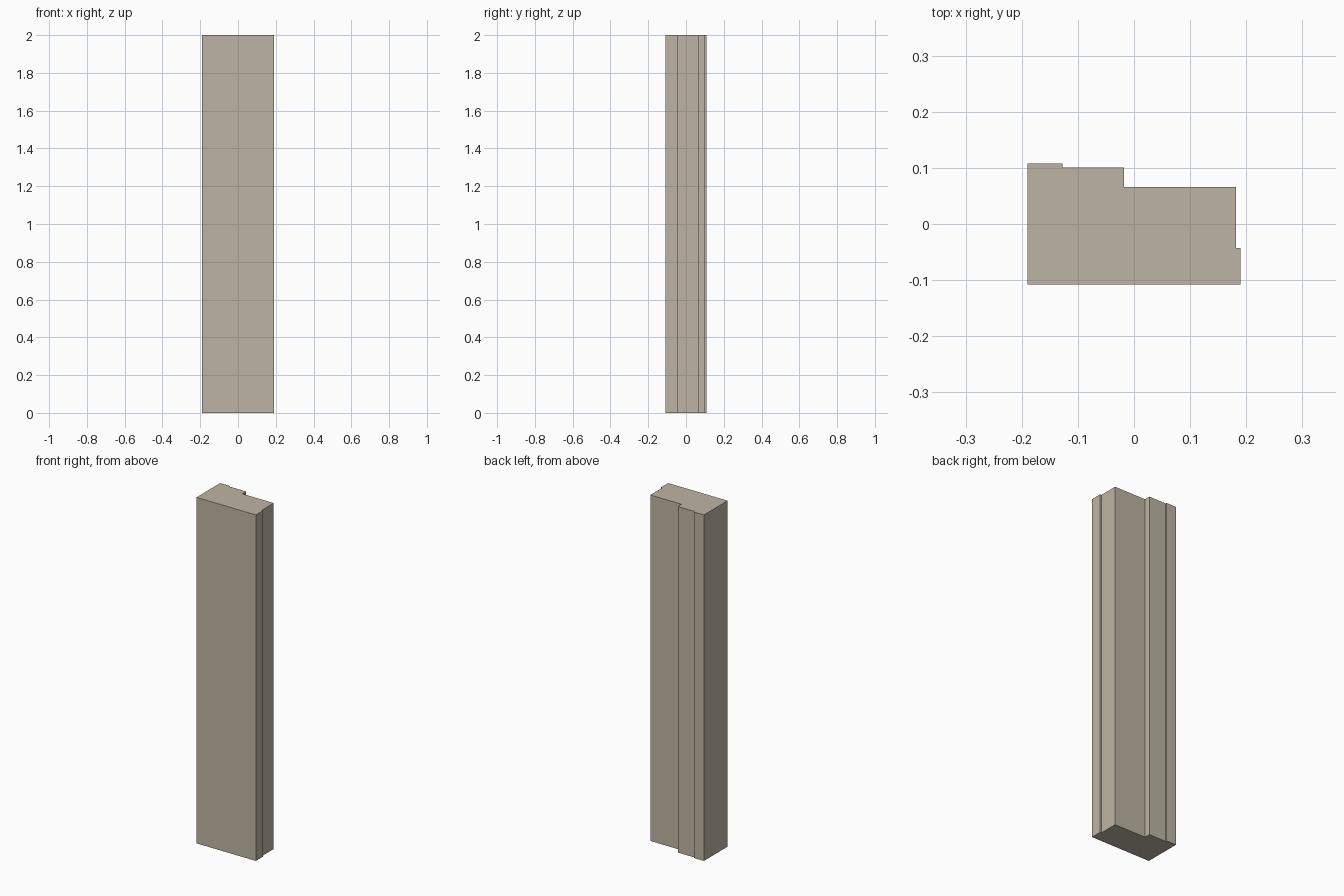
import bpy
import bmesh

if "Cube" in bpy.data.objects:
    bpy.data.objects.remove(bpy.data.objects["Cube"])

HEIGHT = 2.0

# Stepped cross-section of the post, counter-clockwise from front left
profile = [
    (-0.190, -0.108), (0.190, -0.108), (0.190, -0.043), (0.182, -0.043),
    (0.182, 0.066), (-0.018, 0.066), (-0.018, 0.101), (-0.127, 0.101),
    (-0.127, 0.108), (-0.190, 0.108),
]

# Single stone-coloured material
stone = bpy.data.materials.new("warm_beige")
stone.diffuse_color = (0.515, 0.462, 0.367, 1.0)
stone.use_nodes = True
stone.node_tree.nodes["Principled BSDF"].inputs["Base Color"].default_value = stone.diffuse_color

# Extrude the profile straight up into the post
bm = bmesh.new()
base = bm.faces.new([bm.verts.new((x, y, 0.0)) for x, y in profile])
extruded = bmesh.ops.extrude_face_region(bm, geom=[base], use_keep_orig=True)
top_verts = [g for g in extruded["geom"] if isinstance(g, bmesh.types.BMVert)]
bmesh.ops.translate(bm, verts=top_verts, vec=(0, 0, HEIGHT))
bmesh.ops.recalc_face_normals(bm, faces=bm.faces)

mesh = bpy.data.meshes.new("stepped_post")
bm.to_mesh(mesh)
bm.free()
mesh.materials.append(stone)
post = bpy.data.objects.new("stepped_post", mesh)
bpy.context.collection.objects.link(post)
